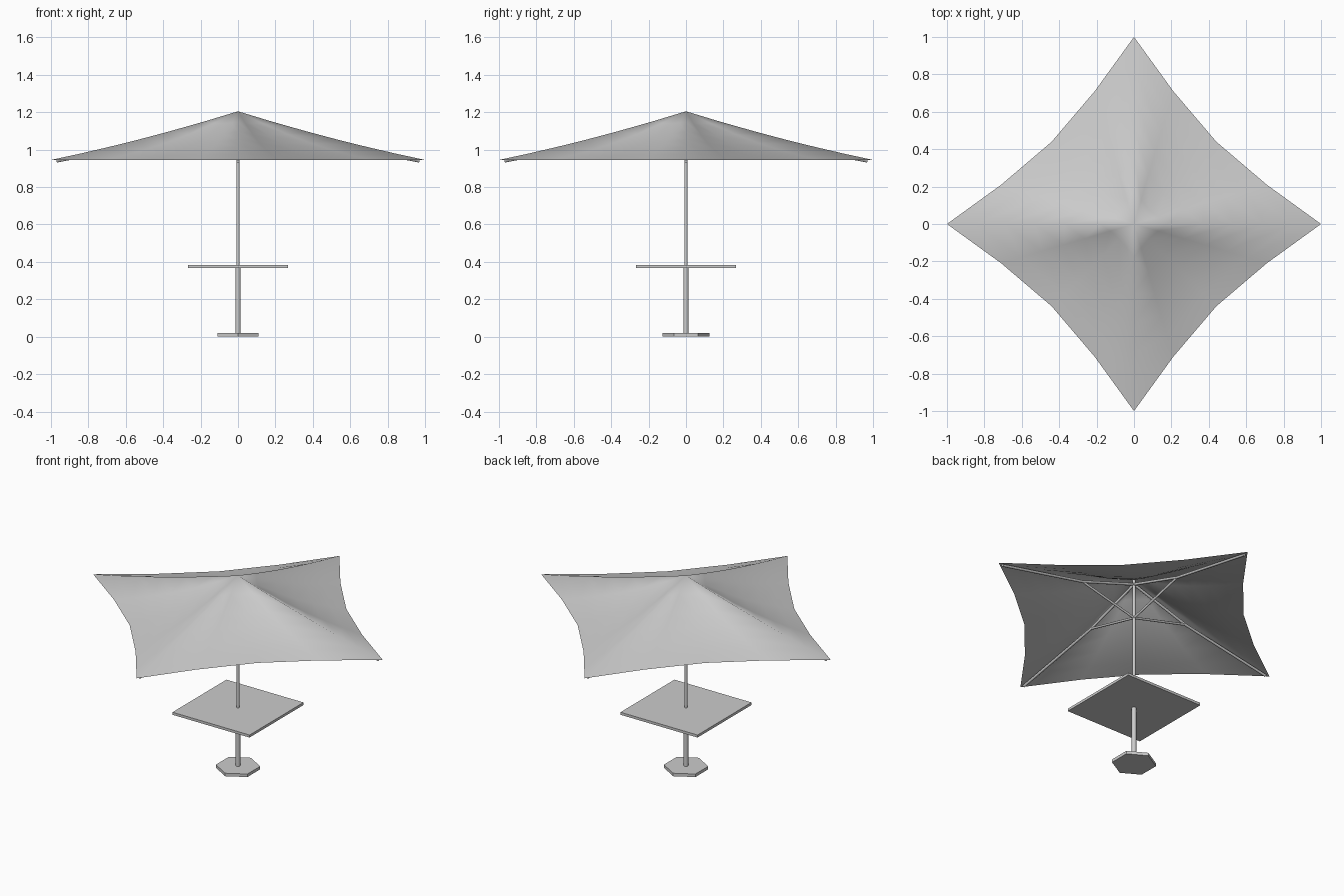
import bpy, bmesh, math
from mathutils import Vector

if "Cube" in bpy.data.objects:
    bpy.data.objects.remove(bpy.data.objects["Cube"])


def smooth(o, angle):
    bpy.ops.object.select_all(action='DESELECT')
    o.select_set(True)
    bpy.context.view_layer.objects.active = o
    bpy.ops.object.shade_smooth_by_angle(angle=math.radians(angle))


def tube(name, a, b, radius, sides=12):
    a, b = Vector(a), Vector(b)
    d = b - a
    bpy.ops.mesh.primitive_cylinder_add(vertices=sides, radius=radius, depth=d.length,
                                        location=(a + b) / 2)
    o = bpy.context.object
    o.name = name
    o.rotation_euler = d.to_track_quat('Z', 'Y').to_euler()
    smooth(o, 40)
    return o


# hexagonal foot, corners pointing to front and back
tube("base_plate", (0, 0, 0), (0, 0, 0.019), 0.126, 6)

# thicker pole below the table, thinner pole above
tube("lower_pole", (0, 0, 0.015), (0, 0, 0.37), 0.0135)
tube("upper_pole", (0, 0, 0.375), (0, 0, 1.2), 0.009)

# square table top
bpy.ops.mesh.primitive_cube_add(size=1, location=(0, 0, 0.374))
table = bpy.context.object
table.name = "table_top"
table.scale = (0.532, 0.532, 0.016)

# canopy: four-pointed star outline, with cloth sagging between the ridges
side = [(1, 0, 0), (0.71, 0.21, 0.7), (0.44, 0.44, 1), (0.21, 0.71, 0.7)]
outline = []
for q in range(4):
    for x, y, sag in side:
        for _ in range(q):
            x, y = -y, x
        outline.append((x, y, sag))
bm = bmesh.new()
apex = bm.verts.new((0, 0, 1.205))
prev = None
n = len(outline)
for t in (0.18, 0.37, 0.53, 0.69, 0.85, 1.0):
    z = 1.205 - 0.26 * (t + 0.2 * t * (1 - t))
    ring = [bm.verts.new((x * t, y * t, z - 0.022 * s * math.sin(math.pi * t)))
            for x, y, s in outline]
    for i in range(n):
        j = (i + 1) % n
        if prev is None:
            bm.faces.new((apex, ring[i], ring[j]))
        else:
            bm.faces.new((prev[i], ring[i], ring[j], prev[j]))
    prev = ring
mesh = bpy.data.meshes.new("canopy")
bm.to_mesh(mesh)
bm.free()
canopy = bpy.data.objects.new("canopy", mesh)
bpy.context.collection.objects.link(canopy)
smooth(canopy, 80)

# ribs under each ridge and braces from the pole
for i in range(4):
    c, s = (1, 0, -1, 0)[i], (0, 1, 0, -1)[i]

    def at(r, z):
        return (c * r, s * r, z)

    tube(f"inner_rib_{i + 1}", at(0, 1.175), at(0.38, 1.052), 0.008)
    tube(f"outer_rib_{i + 1}", at(0.373, 1.053), at(0.97, 0.939), 0.008)
    tube(f"brace_{i + 1}", at(0, 0.956), at(0.37, 1.05), 0.007)
